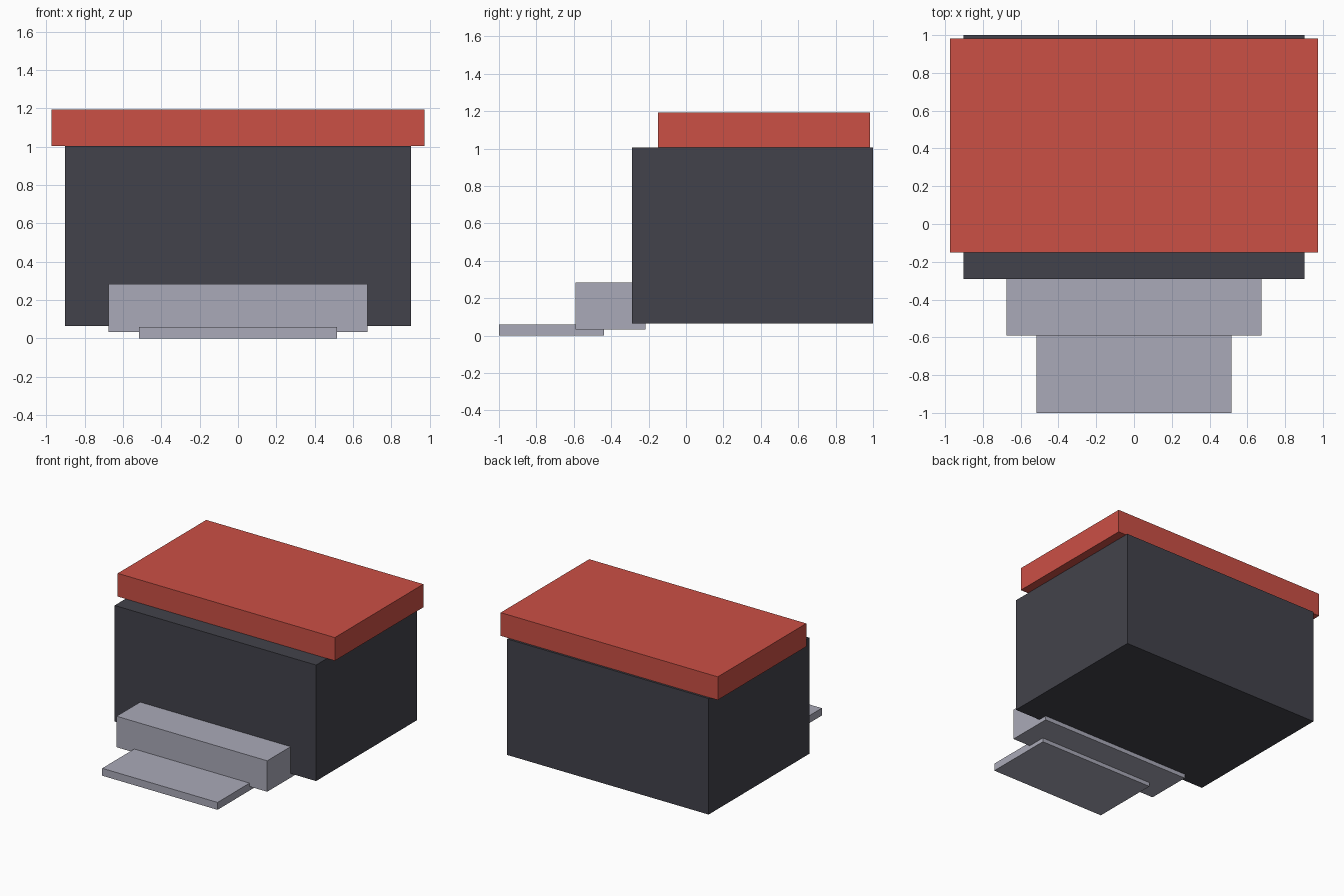
import bpy

if "Cube" in bpy.data.objects:
    bpy.data.objects.remove(bpy.data.objects["Cube"])


def box(name, x, y, z, color):
    """Axis-aligned box from (min, max) pairs."""
    spans = (x, y, z)
    bpy.ops.mesh.primitive_cube_add(size=1, location=[(a + b) / 2 for a, b in spans])
    ob = bpy.context.object
    ob.name = name
    ob.scale = [b - a for a, b in spans]
    bpy.ops.object.transform_apply(location=False, rotation=False, scale=True)
    ob.data.materials.append(color)
    return ob


def paint(name, rgb):
    mat = bpy.data.materials.new(name)
    mat.diffuse_color = (*rgb, 1)
    mat.use_nodes = True
    mat.node_tree.nodes["Principled BSDF"].inputs["Base Color"].default_value = mat.diffuse_color
    return mat


dark = paint("dark_grey", (0.055, 0.055, 0.07))
red = paint("red", (0.60, 0.08, 0.06))
light = paint("light_grey", (0.40, 0.40, 0.48))

# Main body and its overhanging flat roof
box("body", (-0.903, 0.903), (-0.29, 1.0), (0.065, 1.005), dark)
box("roof", (-0.973, 0.973), (-0.15, 0.983), (1.005, 1.193), red)

# Stepped ledges at the front
box("upper_step", (-0.675, 0.675), (-0.59, -0.217), (0.032, 0.283), light)
box("lower_step", (-0.517, 0.517), (-1.0, -0.438), (0.0, 0.06), light)
